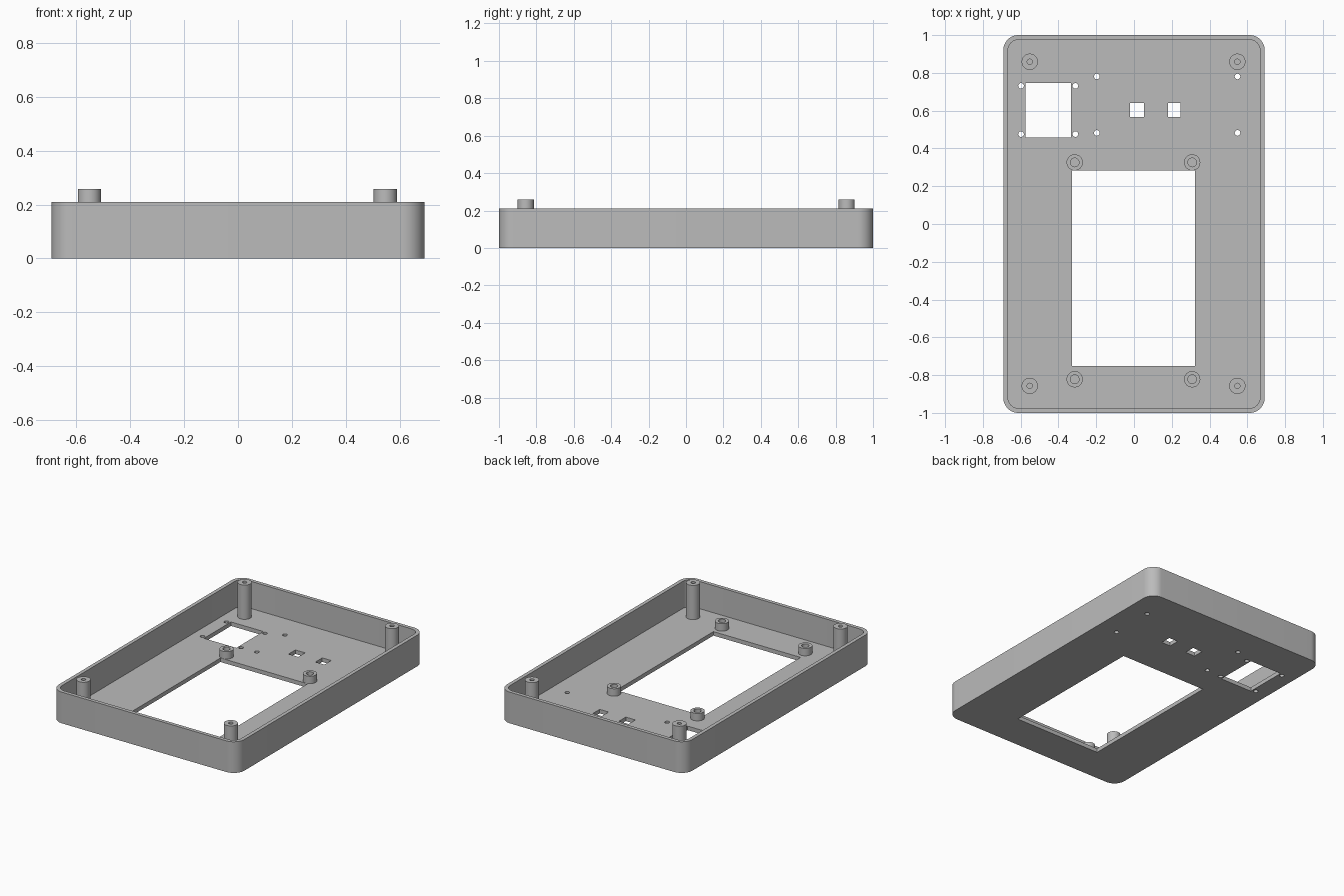
import bpy
import bmesh
from math import cos, sin, pi

cube = bpy.data.objects.get("Cube")
if cube:
    bpy.data.objects.remove(cube, do_unlink=True)

FLOOR = 0.027      # floor thickness
RIM = 0.21         # height of the wall
WALL = 0.025       # wall thickness
HX, HY, CORNER = 0.692, 1.0, 0.08

grey = bpy.data.materials.new("plain grey")
grey.use_nodes = True
grey.diffuse_color = (0.5, 0.5, 0.5, 1)
grey.node_tree.nodes["Principled BSDF"].inputs["Base Color"].default_value = (0.5, 0.5, 0.5, 1)


def make_object(name, bm):
    bmesh.ops.recalc_face_normals(bm, faces=bm.faces)
    mesh = bpy.data.meshes.new(name)
    bm.to_mesh(mesh)
    bm.free()
    mesh.materials.append(grey)
    obj = bpy.data.objects.new(name, mesh)
    bpy.context.collection.objects.link(obj)
    return obj


def prism(bm, outline, z0, z1):
    """Extrude a closed outline of (x, y) points from z0 to z1."""
    face = bm.faces.new([bm.verts.new((x, y, z0)) for x, y in outline])
    top = bmesh.ops.extrude_face_region(bm, geom=[face])["geom"]
    verts = [v for v in top if isinstance(v, bmesh.types.BMVert)]
    bmesh.ops.translate(bm, verts=verts, vec=(0, 0, z1 - z0))


def circle(x, y, r, n=32):
    return [(x + r * cos(2 * pi * i / n), y + r * sin(2 * pi * i / n)) for i in range(n)]


def box(x0, x1, y0, y1):
    return [(x0, y0), (x1, y0), (x1, y1), (x0, y1)]


def rounded_box(hx, hy, r, steps=12):
    points = []
    for k, (sx, sy) in enumerate([(1, 1), (-1, 1), (-1, -1), (1, -1)]):
        for i in range(steps + 1):
            a = (k + i / steps) * pi / 2
            points.append((sx * (hx - r) + r * cos(a), sy * (hy - r) + r * sin(a)))
    return points


def smooth(obj):
    bpy.ops.object.select_all(action="DESELECT")
    obj.select_set(True)
    bpy.context.view_layer.objects.active = obj
    bpy.ops.object.shade_smooth_by_angle(angle=pi / 6)


def cut(obj, cutter):
    """Subtract the cutter, keep the result and drop the cutter."""
    mod = obj.modifiers.new("cut", "BOOLEAN")
    mod.operation = "DIFFERENCE"
    mod.solver = "EXACT"
    mod.object = cutter
    bpy.context.view_layer.objects.active = obj
    bpy.ops.object.modifier_apply(modifier=mod.name)
    bpy.data.objects.remove(cutter, do_unlink=True)


# Open tray with rounded corners
bm = bmesh.new()
prism(bm, rounded_box(HX, HY, CORNER), 0, RIM)
tray = make_object("tray", bm)

bm = bmesh.new()
prism(bm, rounded_box(HX - WALL, HY - WALL, CORNER - WALL), FLOOR, RIM + 0.1)
cut(tray, make_object("cavity_cutter", bm))

# Openings in the floor: main window, square window, two small windows
bm = bmesh.new()
for rect in [(-0.328, 0.322, -0.752, 0.282), (-0.574, -0.333, 0.457, 0.746),
             (-0.02, 0.052, 0.567, 0.64), (0.18, 0.247, 0.567, 0.64)]:
    prism(bm, box(*rect), -0.1, 0.1)

# Screw holes around the square window and around the small windows
for xs, ys in [((-0.598, -0.31), (0.476, 0.731)), ((-0.197, 0.548), (0.482, 0.781))]:
    for x in xs:
        for y in ys:
            prism(bm, circle(x, y, 0.015, 20), -0.1, 0.1)
cut(tray, make_object("openings_cutter", bm))
smooth(tray)


def hollow_post(name, x, y, r, hole, height):
    """Round post on the floor with a blind screw hole."""
    profile = [(r, FLOOR - 0.005), (r, height), (hole, height), (hole, FLOOR + 0.004)]
    bm = bmesh.new()
    rings = [[bm.verts.new((px, py, z)) for px, py in circle(x, y, rad)] for rad, z in profile]
    for a, b in zip(rings, rings[1:]):
        for i in range(len(a)):
            j = (i + 1) % len(a)
            bm.faces.new((a[i], a[j], b[j], b[i]))
    bm.faces.new(rings[0])
    bm.faces.new(rings[-1])
    smooth(make_object(name, bm))


# Tall corner posts and short standoffs beside the main window
for side, xs in [("right", (-0.552, -0.314)), ("left", (0.547, 0.308))]:
    for end, ys in [("front", (-0.857, -0.822)), ("back", (0.859, 0.326))]:
        hollow_post(f"{end}_{side}_corner_post", xs[0], ys[0], 0.043, 0.014, 0.258)
        hollow_post(f"{end}_{side}_standoff", xs[1], ys[1], 0.043, 0.023, FLOOR + 0.05)
